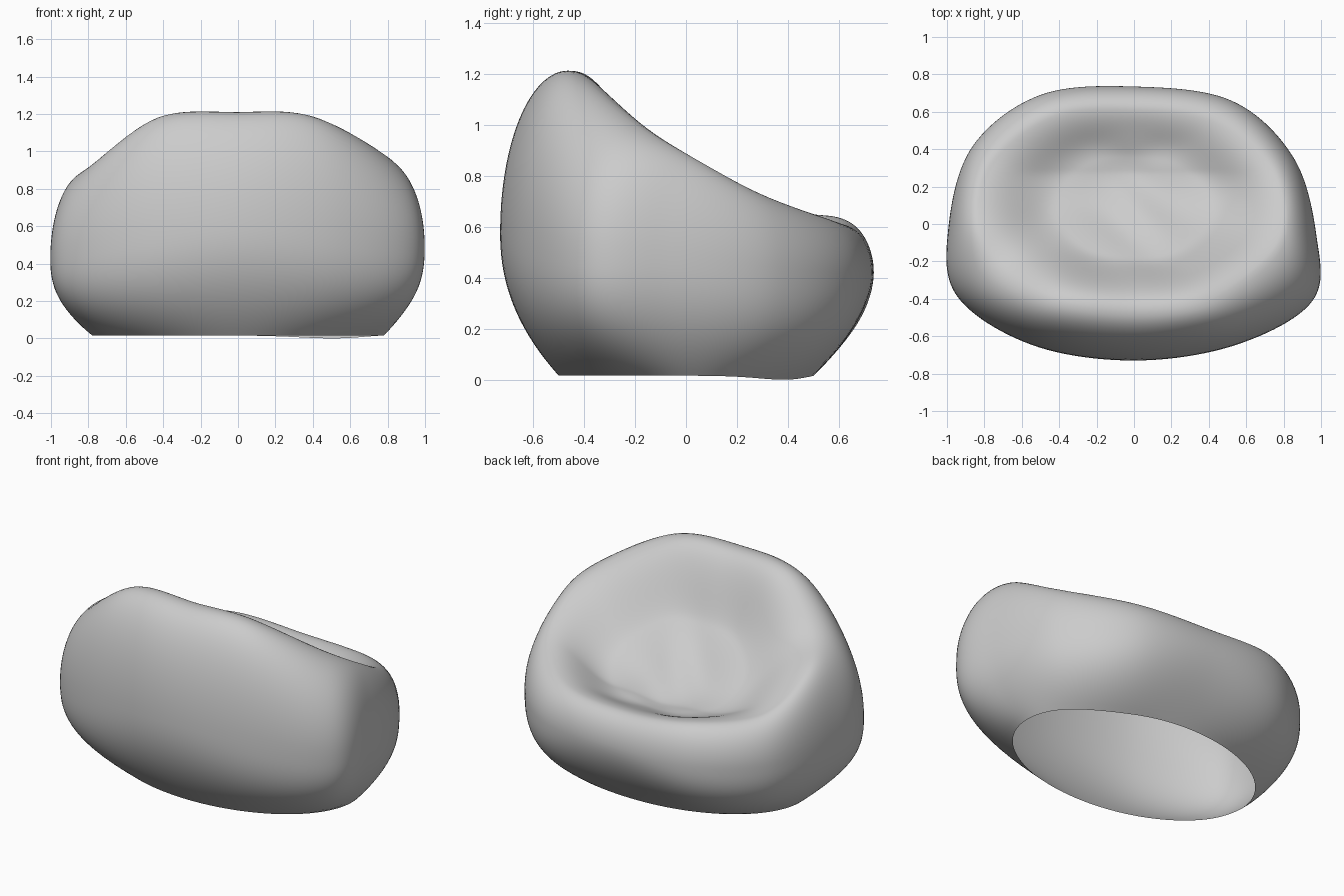
import bpy, bmesh
from math import sin, cos, pi, exp, radians
from mathutils import Vector

if "Cube" in bpy.data.objects:
    bpy.data.objects.remove(bpy.data.objects["Cube"])

# Widest outline of the bag, every 30 degrees counter-clockwise from +x
GIRTH = [Vector(p) for p in (
    (.975, -.06, .48), (.85, .36, .44), (.52, .66, .42), (0, .735, .42),
    (-.50, .69, .42), (-.86, .42, .42), (-.99, 0, .42), (-.95, -.38, .45),
    (-.55, -.645, .54), (0, -.73, .58), (.55, -.645, .55), (.955, -.41, .50))]
# Crest of the rim around the seat, same angles
CREST = [Vector(p) for p in (
    (.81, .04, .865), (.72, .30, .725), (.42, .55, .63), (0, .61, .61),
    (-.42, .58, .64), (-.75, .33, .68), (-.83, .01, .85), (-.70, -.22, .955),
    (-.41, -.41, 1.185), (0, -.47, 1.21), (.38, -.42, 1.19), (.72, -.18, 1.0))]
SEGS, LOW, HIGH, SEAT = 144, 18, 18, 44
SEAT_MID = Vector((0, .1, 0))


def around(pts, u):
    """Closed smooth curve through pts, u in 0..1."""
    n = len(pts)
    i, t = int(u * n), (u * n) % 1
    a, b, c, d = (pts[(i + k) % n] for k in (-1, 0, 1, 2))
    return (2 * b + (c - a) * t + (2 * a - 5 * b + 4 * c - d) * t ** 2
            + (3 * b - a - 3 * c + d) * t ** 3) / 2


def seat_floor(x, y):
    """Sunken seat curving up into the backrest, with soft folds."""
    z = .54 + .95 * max(0, .28 - y) ** 1.5 + .1 * x * x
    fade = exp(-(x / .5) ** 2 - ((y - .05) / .35) ** 2)
    folds = sin(17 * y + 5 * x + 2 * sin(6 * x)) + .7 * sin(13 * x - 9 * y + 2 * sin(7 * y))
    return z + .009 * fade * folds


def base_z(x, y):
    return .016 - .016 * exp(-((x - .5) / .3) ** 2 - ((y - .38) / .2) ** 2)


def meridian(u):
    """Points from the base edge up over the rim and into the seat."""
    a = 2 * pi * u
    g, c = around(GIRTH, u), around(CREST, u)
    b = Vector((.78 * cos(a), .5 * sin(a), 0))
    b.z = base_z(b.x, b.y)
    bulge = 2.4 * cos(a) ** 2 + (2 - .2 * sin(a)) * sin(a) ** 2 + .6 * sin(2 * a) ** 2
    out = []
    for i in range(LOW):
        t = i / LOW
        p = b.lerp(g, 1 - (1 - t) ** bulge)
        p.z = b.z + (g.z - b.z) * t
        out.append(p)
    for i in range(HIGH):
        t = pi / 2 * i / HIGH
        p = g.lerp(c, 1 - cos(t))
        p.z = g.z + (c.z - g.z) * sin(t)
        out.append(p)
    for i in range(SEAT):
        s = i / SEAT
        p = c.lerp(SEAT_MID, s)
        w = min(1, s / .5)
        w = w * w * (3 - 2 * w)
        p.z = c.z * (1 - w) + seat_floor(p.x, p.y) * w
        out.append(p)
    return out


# Bag shell, open underneath
bm = bmesh.new()
cols = [[bm.verts.new(p) for p in meridian(i / SEGS)] for i in range(SEGS)]
top = bm.verts.new((0, .1, seat_floor(0, .1)))
for i in range(SEGS):
    l, r = cols[i], cols[(i + 1) % SEGS]
    for j in range(len(l) - 1):
        bm.faces.new((l[j], r[j], r[j + 1], l[j + 1]))
    bm.faces.new((l[-1], r[-1], top))
mesh = bpy.data.meshes.new("bean_bag_seat")
bm.to_mesh(mesh)
bm.free()
bag = bpy.data.objects.new("bean_bag_seat", mesh)
bpy.context.collection.objects.link(bag)

# Smooth fabric
bpy.context.view_layer.objects.active = bag
bag.select_set(True)
bpy.ops.object.shade_smooth_by_angle(angle=radians(35))
